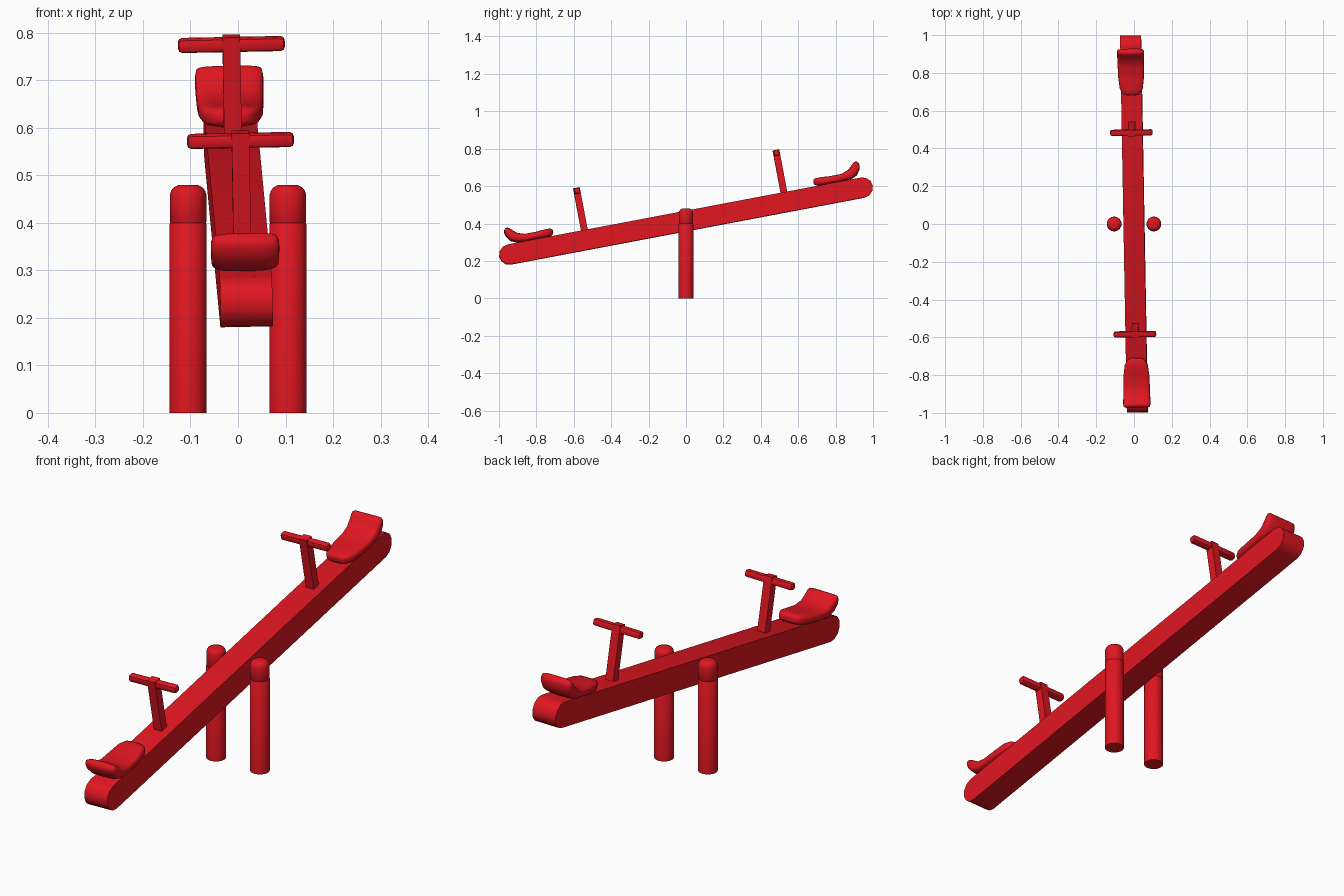
import bpy, bmesh
from math import sin, cos, pi
from mathutils import Matrix

if "Cube" in bpy.data.objects:
    bpy.data.objects.remove(bpy.data.objects["Cube"])

red = bpy.data.materials.new("red_paint")
red.diffuse_color = (0.75, 0.008, 0.015, 1)
red.use_nodes = True
red.node_tree.nodes["Principled BSDF"].inputs["Base Color"].default_value = red.diffuse_color

# Tilted frame of the plank: yaw, pitch and a slight roll
TILT = (Matrix.Translation((0, 0, 0.413)) @ Matrix.Rotation(0.018, 4, 'Z')
        @ Matrix.Rotation(0.187, 4, 'X') @ Matrix.Rotation(-0.02, 4, 'Y'))


def finish(name, bm, matrix=Matrix(), angle=0.6):
    bmesh.ops.recalc_face_normals(bm, faces=bm.faces)
    me = bpy.data.meshes.new(name)
    bm.to_mesh(me)
    bm.free()
    me.materials.append(red)
    ob = bpy.data.objects.new(name, me)
    bpy.context.collection.objects.link(ob)
    ob.matrix_world = matrix
    bpy.ops.object.select_all(action='DESELECT')
    ob.select_set(True)
    bpy.context.view_layer.objects.active = ob
    bpy.ops.object.shade_smooth_by_angle(angle=angle)
    return ob


def loft(rings):
    bm = bmesh.new()
    rows = [[bm.verts.new(p) for p in r] for r in rings]
    n = len(rows[0])
    for a, b in zip(rows, rows[1:]):
        for i in range(n):
            j = (i + 1) % n
            bm.faces.new((a[i], a[j], b[j], b[i]))
    bm.faces.new(rows[0])
    bm.faces.new(rows[-1])
    return bm


def box(name, size, loc, matrix, bevel=0.0):
    bm = bmesh.new()
    bmesh.ops.create_cube(bm, size=1, matrix=Matrix.Translation(loc) @ Matrix.Diagonal((*size, 1)))
    if bevel:
        bmesh.ops.bevel(bm, geom=bm.edges[:], offset=bevel, segments=2,
                        profile=0.5, affect='EDGES')
    return finish(name, bm, matrix)


def lathe(name, profile, x, n=32):
    rings = [[(x + r * cos(2 * pi * i / n), r * sin(2 * pi * i / n), z)
              for i in range(n)] for r, z in profile]
    return finish(name, loft(rings))


# Plank with rounded ends
R, S0, HW = 0.054, 0.962, 0.055
outline = []
for sgn in (1, -1):
    for k in range(7):
        a = -pi / 2 + pi * k / 6
        outline.append((sgn * (S0 + R * cos(a)), sgn * R * sin(a)))
finish("plank", loft([[(x, s, t) for s, t in outline] for x in (-HW, HW)]), TILT)

# Two support posts with domed caps
for side, x in (("left", -0.105), ("right", 0.105)):
    lathe(side + "_post", [(0.039, 0), (0.039, 0.397), (0.037, 0.4)], x)
    lathe(side + "_post_cap", [(0.036, 0.398), (0.0385, 0.402), (0.0385, 0.458), (0.036, 0.467),
                               (0.031, 0.474), (0.022, 0.479), (0.008, 0.48)], x)

# Seat sections: top (s, t), bottom (s, t), half width
SEAT = [(0.709, 0.083, 0.709, 0.070, 0.026), (0.711, 0.090, 0.712, 0.062, 0.036),
        (0.720, 0.096, 0.722, 0.056, 0.048), (0.745, 0.097, 0.745, 0.053, 0.061),
        (0.80, 0.093, 0.80, 0.053, 0.068), (0.86, 0.093, 0.865, 0.053, 0.070),
        (0.90, 0.106, 0.912, 0.056, 0.071), (0.927, 0.130, 0.943, 0.070, 0.072),
        (0.938, 0.140, 0.961, 0.096, 0.072), (0.947, 0.144, 0.967, 0.118, 0.069),
        (0.956, 0.142, 0.966, 0.130, 0.062)]


def seat_ring(s1, t1, s0, t0, w, n=28):
    ring = []
    for i in range(n):
        a = 2 * pi * i / n
        c, d = cos(a), sin(a)
        u = abs(c) ** 0.55 * (1 if c > 0 else -1)
        v = abs(d) ** 0.55 * (1 if d > 0 else -1)
        f = (v + 1) / 2
        ring.append((w * u, s0 + (s1 - s0) * f, t0 + (t1 - t0) * f))
    return ring


# Seat and T-shaped handle at each end
for end, turn in (("back", 0), ("front", pi)):
    m = TILT @ Matrix.Rotation(turn, 4, 'Z')
    finish(end + "_seat", loft([seat_ring(*r) for r in SEAT]), m, 1.1)
    box(end + "_handle_stem", (0.037, 0.036, 0.235), (0, 0.543, 0.1665), m)
    box(end + "_handle_bar", (0.225, 0.031, 0.030), (0, 0.543, 0.266), m, 0.009)
